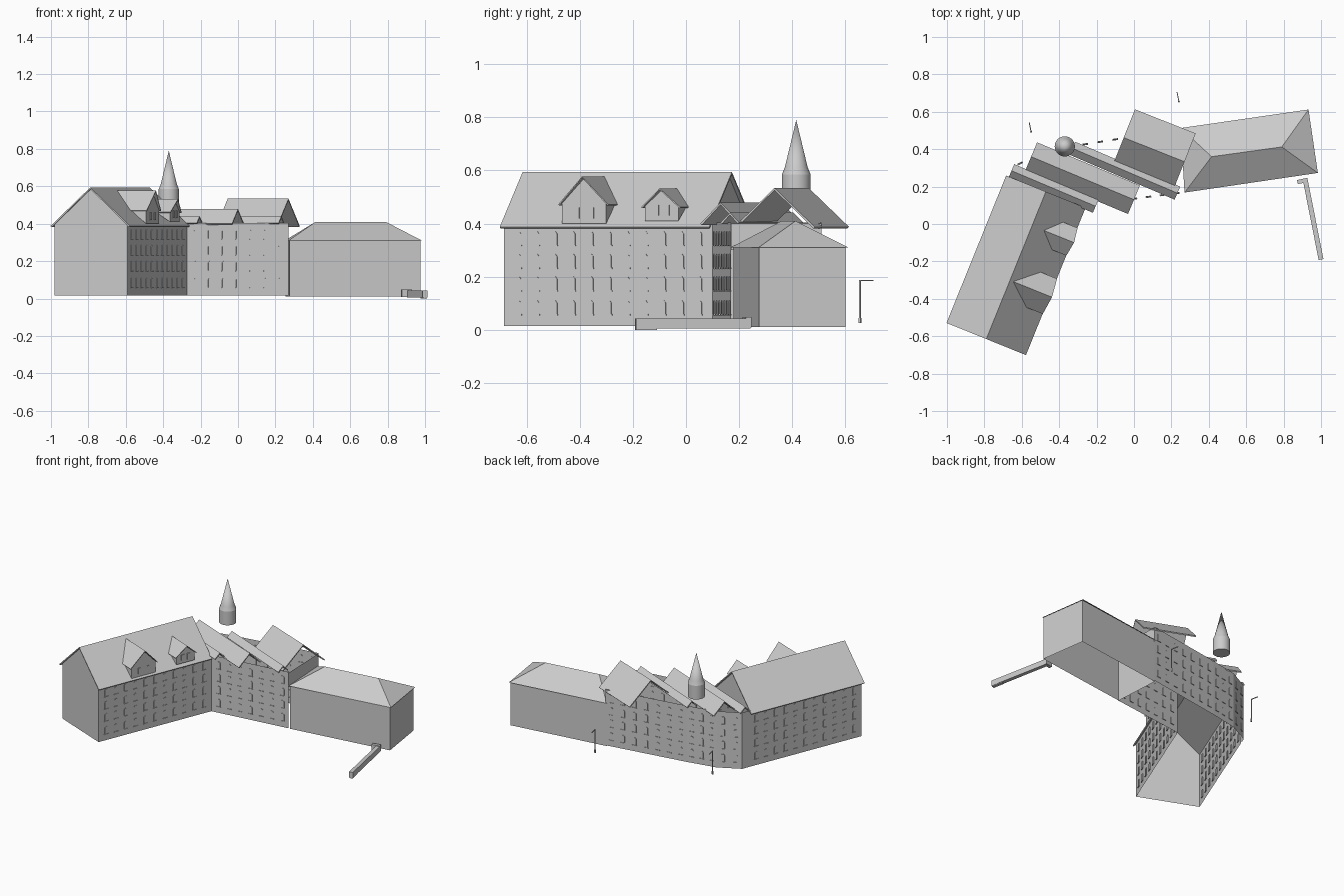
import bpy, bmesh, math
from mathutils import Vector, Matrix

if "Cube" in bpy.data.objects:
    bpy.data.objects.remove(bpy.data.objects["Cube"])

# shared directions: long axis of the left wing and its outward side
V = Vector((0.375, 0.927, 0)).normalized()
U = Vector((V.y, -V.x, 0))
O = Vector((-0.79, -0.615, 0))


def loc(u, v, z):
    """Point in the left wing's own frame."""
    p = O + U * u + V * v
    return Vector((p.x, p.y, z))


def mesh(name, faces, thick=0):
    bm = bmesh.new()
    for f in faces:
        bm.faces.new([bm.verts.new(p) for p in f])
    bmesh.ops.remove_doubles(bm, verts=bm.verts, dist=1e-4)
    bmesh.ops.recalc_face_normals(bm, faces=bm.faces)
    me = bpy.data.meshes.new(name)
    bm.to_mesh(me)
    bm.free()
    ob = bpy.data.objects.new(name, me)
    bpy.context.collection.objects.link(ob)
    if thick:
        m = ob.modifiers.new("thickness", 'SOLIDIFY')
        m.thickness = thick
        m.offset = 0
    return ob


def walls(name, pts, z0, z1):
    P = [Vector((p[0], p[1], 0)) for p in pts]
    a, b = Vector((0, 0, z0)), Vector((0, 0, z1))
    return mesh(name, [[p + a, q + a, q + b, p + b] for p, q in zip(P, P[1:])])


def gable_roof(name, start, end, half, z_ridge, z_eave, thick=0.008):
    a, b = Vector((*start, z_ridge)), Vector((*end, z_ridge))
    d = (b - a).normalized()
    side = Vector((-d.y, d.x, 0)) * half
    drop = Vector((0, 0, z_eave - z_ridge))
    return mesh(name, [[a, b, b + s + drop, a + s + drop] for s in (side, -side)], thick)


def add_box(bm, center, along, size):
    """Box whose x axis follows a horizontal direction."""
    rot = Matrix.Rotation(math.atan2(along.y, along.x), 4, 'Z')
    mat = Matrix.Translation(center) @ rot @ Matrix.Diagonal((*size, 1))
    bmesh.ops.create_cube(bm, size=1, matrix=mat)


def finish(name, bm):
    me = bpy.data.meshes.new(name)
    bm.to_mesh(me)
    bm.free()
    ob = bpy.data.objects.new(name, me)
    bpy.context.collection.objects.link(ob)
    return ob


def windows(name, a, b, columns, rows=(0.085, 0.175, 0.26, 0.345)):
    """Rows of arched windows with sills along a wall."""
    a, b = Vector((*a, 0)), Vector((*b, 0))
    d = (b - a).normalized()
    n = Vector((-d.y, d.x, 0)) * 0.003
    bm = bmesh.new()
    for i in range(columns):
        p = a.lerp(b, (i + 0.5) / columns)
        for z in rows:
            c = p + Vector((0, 0, z))
            prof = [(-0.012, -0.025), (0.012, -0.025), (0.012, 0.017),
                    (0.006, 0.025), (-0.006, 0.025), (-0.012, 0.017)]
            rings = [[bm.verts.new(c + d * x + Vector((0, 0, h)) + n * s) for x, h in prof]
                     for s in (-1, 1)]
            bm.faces.new(rings[0])
            bm.faces.new(rings[1][::-1])
            for k in range(6):
                j = (k + 1) % 6
                bm.faces.new((rings[0][k], rings[1][k], rings[1][j], rings[0][j]))
            add_box(bm, c - Vector((0, 0, 0.028)), d, (0.03, 0.01, 0.004))
    bmesh.ops.recalc_face_normals(bm, faces=bm.faces)
    finish(name, bm)


# left wing: open shell with gable ends
W, END = 0.21, 0.858
walls("left_wing_outer_wall", [loc(-W, 0.01, 0), loc(-W, END, 0)], 0.015, 0.40)
walls("left_wing_inner_wall", [loc(W, 0.01, 0), loc(W, END, 0)], 0.015, 0.40)
mesh("left_wing_front_gable", [[loc(-W, 0.01, 0.015), loc(W, 0.01, 0.015),
     loc(W, 0.01, 0.395), loc(0, 0.01, 0.585), loc(-W, 0.01, 0.395)]])
mesh("left_wing_rear_gable", [[loc(W, 0.835, 0.395), loc(0, 0.835, 0.585), loc(-W, 0.835, 0.395)]])
gable_roof("left_wing_roof", loc(0, 0, 0).xy, loc(0, 0.85, 0).xy, 0.2265, 0.59, 0.385)
windows("left_wing_inner_windows", loc(W, 0.03, 0).xy, loc(W, END - 0.02, 0).xy, 11)
windows("left_wing_outer_windows", loc(-W, 0.03, 0).xy, loc(-W, END - 0.02, 0).xy, 11)


# dormers on the inner roof slope
def dormer(name, v, hw, z_base, z_eave, z_top, u=0.222):
    def back(z):
        return (0.59 - z) / 0.205 * 0.2265
    faces = [[loc(u, v - hw, z_base), loc(u, v + hw, z_base), loc(u, v + hw, z_eave),
              loc(u, v, z_top - 0.005), loc(u, v - hw, z_eave)]]
    for s in (-1, 1):
        faces.append([loc(u, v + s * hw, z_base), loc(u, v + s * hw, z_eave),
                      loc(back(z_eave), v + s * hw, z_eave)])
    mesh(name + "_walls", faces)
    e = hw + 0.01
    mesh(name + "_roof", [[loc(u + 0.02, v, z_top), loc(back(z_top), v, z_top),
                           loc(back(z_eave), v + s * e, z_eave - 0.005),
                           loc(u + 0.008, v + s * e, z_eave - 0.005)] for s in (-1, 1)], 0.005)
    bm = bmesh.new()
    for s in (-1, 1):
        add_box(bm, loc(u, v + s * hw * 0.32, z_base + 0.04), V, (0.022, 0.008, 0.04))
    finish(name + "_windows", bm)


dormer("large_dormer", 0.339, 0.09, 0.40, 0.475, 0.575)
dormer("small_dormer", 0.654, 0.068, 0.41, 0.465, 0.53)

# middle block: roofless walls with windows
back = [(-0.663, 0.26), (-0.645, 0.305), (-0.5, 0.38), (-0.3, 0.42), (0.26, 0.51)]
walls("middle_front_wall", [(-0.272, 0.10), (0.27, 0.17)], 0.015, 0.405)
walls("middle_back_wall", back, 0.015, 0.405)
walls("middle_end_wall", [(0.27, 0.17), (0.26, 0.51)], 0.30, 0.40)
windows("middle_front_windows", (-0.26, 0.1015), (0.265, 0.1695), 7)
windows("middle_back_windows", back[3], back[4], 7)
windows("middle_corner_windows", back[2], back[3], 3)
windows("middle_side_windows", back[1], back[2], 2)

# cross roofs over the middle block
gable_roof("first_strip_roof", (-0.655, 0.285), (-0.205, 0.095), 0.035, 0.437, 0.402)
gable_roof("second_strip_roof", (-0.55, 0.36), (0.0, 0.13), 0.08, 0.475, 0.397)
gable_roof("third_strip_roof", (-0.33, 0.405), (0.232, 0.165), 0.035, 0.437, 0.402)
gable_roof("large_cross_roof", (-0.055, 0.462), (0.27, 0.333), 0.16, 0.53, 0.385)

# right wing with hipped roof
c = [(0.275, 0.178), (0.975, 0.275), (0.927, 0.60), (0.255, 0.507)]
walls("right_wing_walls", c + c[:1], 0.01, 0.312)
e = [Vector((*p, 0.31)) for p in [(0.27, 0.168), (0.983, 0.273), (0.933, 0.612), (0.25, 0.513)]]
r0, r1 = Vector((0.415, 0.36, 0.41)), Vector((0.79, 0.412, 0.41))
mesh("right_wing_roof", [[e[0], e[1], r1, r0], [e[1], e[2], r1], [e[2], e[3], r0, r1], [e[3], e[0], r0]])

# turret with pointed cap
bm = bmesh.new()
prof = [(0.0, 0.49), (0.054, 0.49), (0.054, 0.585), (0.043, 0.612), (0.0, 0.79)]
vs = [bm.verts.new((r, 0, z)) for r, z in prof]
es = [bm.edges.new(p) for p in zip(vs, vs[1:])]
bmesh.ops.spin(bm, geom=vs + es, cent=(0, 0, 0), axis=(0, 0, 1), angle=2 * math.pi, steps=32)
bmesh.ops.remove_doubles(bm, verts=bm.verts, dist=1e-4)
bmesh.ops.recalc_face_normals(bm, faces=bm.faces)
turret = finish("turret", bm)
turret.location = (-0.37, 0.415, 0)
bpy.context.view_layer.objects.active = turret
turret.select_set(True)
bpy.ops.object.shade_smooth_by_angle(angle=math.radians(20))

# low L-shaped garden wall
bm = bmesh.new()
d = Vector((0.085, -0.43, 0))
add_box(bm, Vector((0.9575, 0.025, 0.024)), d, (0.438, 0.026, 0.038))
add_box(bm, Vector((0.901, 0.23, 0.028)), Vector((0.055, 0.012, 0)), (0.056, 0.022, 0.04))
add_box(bm, Vector((0.9925, -0.15, 0.01)), d, (0.08, 0.02, 0.02))
finish("garden_wall", bm)

# lamp posts with an arm pointing away from the building
for name, x, y in (("right_lamp", 0.24, 0.655), ("left_lamp", -0.55, 0.493)):
    bm = bmesh.new()
    add_box(bm, Vector((x, y, 0.107)), U, (0.005, 0.005, 0.16))
    add_box(bm, Vector((x, y, 0.035)), U, (0.009, 0.009, 0.02))
    add_box(bm, Vector((x - 0.005, y + 0.025, 0.186)), Vector((-0.2, 1, 0)), (0.052, 0.005, 0.005))
    finish(name, bm)
